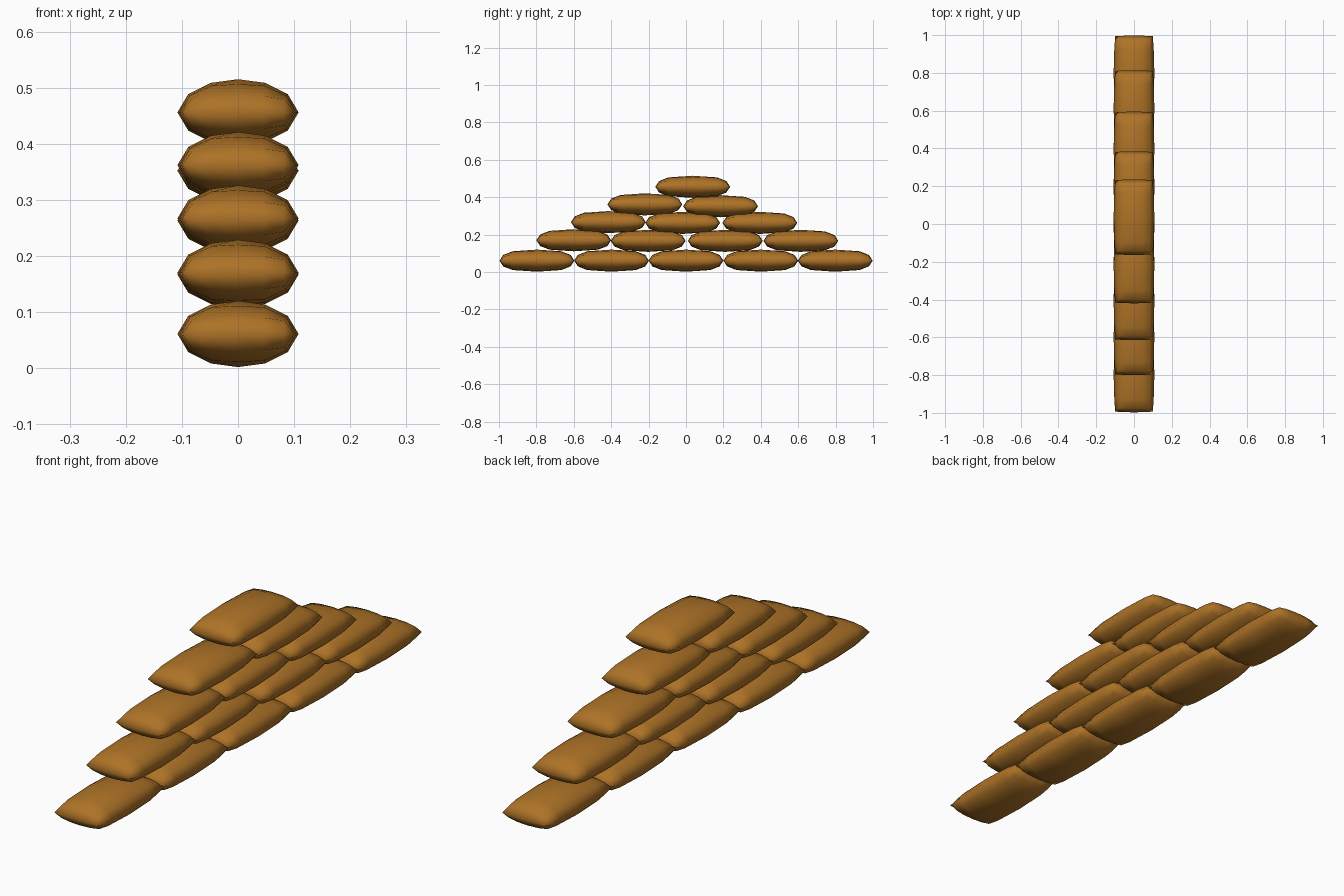
import bpy, bmesh

if "Cube" in bpy.data.objects:
    bpy.data.objects.remove(bpy.data.objects["Cube"])

HALF_W, HALF_L, HALF_H = 0.108, 0.2, 0.059

# Pillow profiles: (position, relative height) across the width and along the length
ACROSS = [(-1, 0), (-.82, .55), (-.45, .89), (0, 1), (.45, .89), (.82, .55), (1, 0)]
ALONG = [(-1, 0), (-.9, .52), (-.65, .85), (0, 1), (.65, .85), (.9, .52), (1, 0)]


def make_bag_mesh(material):
    bm = bmesh.new()
    n = len(ACROSS)
    layers = []
    for side in (1, -1):
        grid = []
        for v, hv in ALONG:
            row = []
            for u, hu in ACROSS:
                height = 0.5 * (min(hu, hv) + hu * hv)
                # sides and ends bulge slightly in plan
                x = u * HALF_W * (1 - 0.08 * v * v)
                y = v * HALF_L * (1 - 0.02 * u * u)
                row.append(bm.verts.new((x, y, side * HALF_H * height)))
            grid.append(row)
        layers.append(grid)
        for j in range(n - 1):
            for i in range(n - 1):
                bm.faces.new((grid[j][i], grid[j][i + 1], grid[j + 1][i + 1], grid[j + 1][i]))
    # join both halves along the seam
    bmesh.ops.remove_doubles(bm, verts=bm.verts[:], dist=1e-5)
    bmesh.ops.recalc_face_normals(bm, faces=bm.faces[:])
    for f in bm.faces:
        f.smooth = True
    mesh = bpy.data.meshes.new("sandbag")
    bm.to_mesh(mesh)
    bm.free()
    mesh.materials.append(material)
    return mesh


burlap = bpy.data.materials.new("brown_burlap")
burlap.diffuse_color = (0.42, 0.17, 0.02, 1)
burlap.use_nodes = True
burlap.node_tree.nodes["Principled BSDF"].inputs["Base Color"].default_value = burlap.diffuse_color
bag = make_bag_mesh(burlap)

# Stacked rows of bags: (y, z) centres
ROWS = [
    [(-.797, .061), (-.398, .061), (0, .061), (.4, .061), (.798, .061)],
    [(-.6, .17), (-.202, .167), (.21, .167), (.614, .167)],
    [(-.415, .267), (-.018, .263), (.395, .263)],
    [(-.22, .362), (.185, .352)],
    [(.036, .456)],
]
for r, row in enumerate(ROWS, 1):
    for c, (y, z) in enumerate(row, 1):
        ob = bpy.data.objects.new(f"sandbag_row{r}_{c}", bag)
        ob.location = (0, y, z)
        bpy.context.collection.objects.link(ob)
